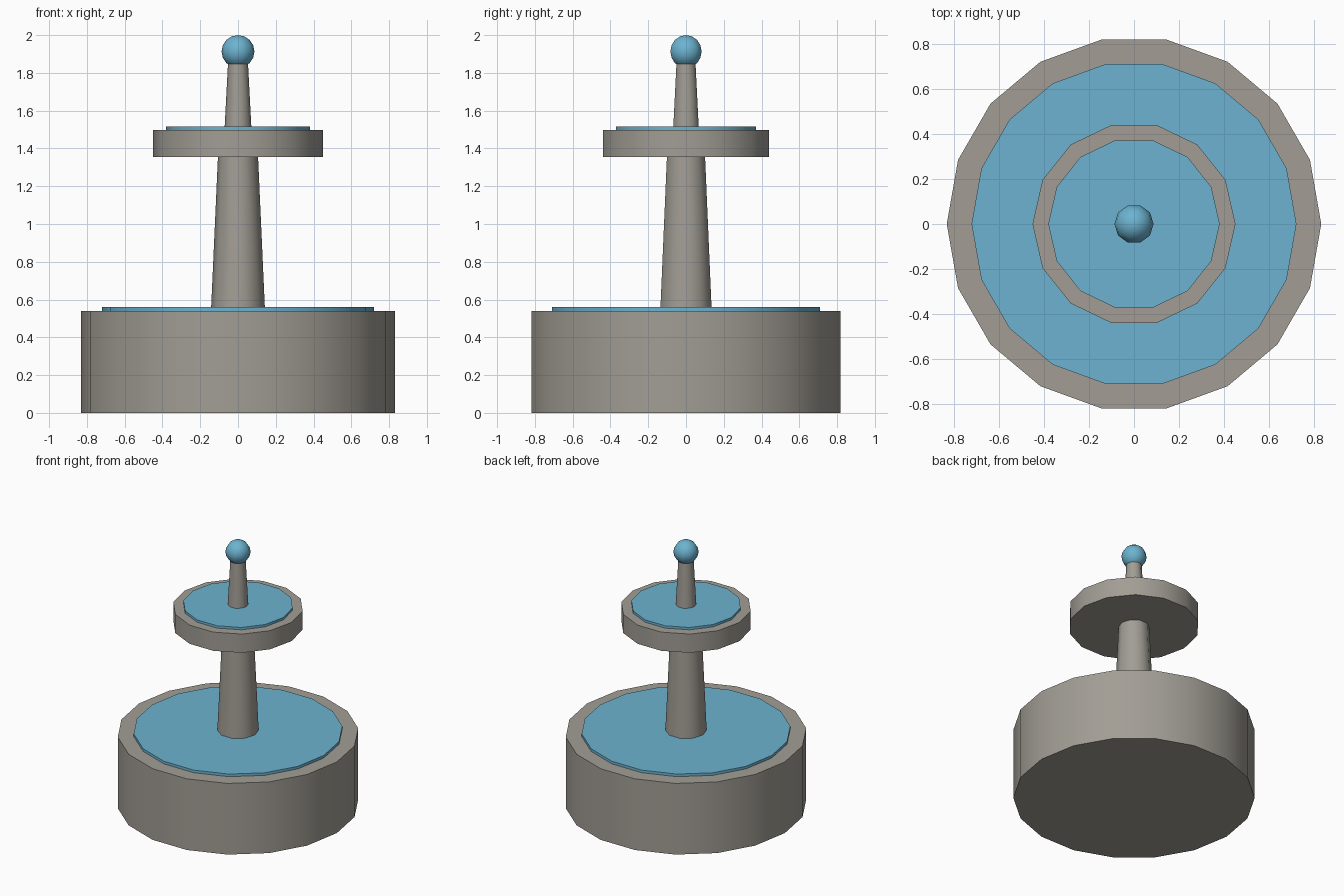
import bpy
import math

if "Cube" in bpy.data.objects:
    bpy.data.objects.remove(bpy.data.objects["Cube"])

water_mat = bpy.data.materials.new("water_blue")
water_mat.diffuse_color = (0.15, 0.45, 0.63, 1)
water_mat.use_nodes = True
water_mat.node_tree.nodes["Principled BSDF"].inputs["Base Color"].default_value = water_mat.diffuse_color
stone_mat = bpy.data.materials.new("stone")
stone_mat.diffuse_color = (0.36, 0.34, 0.30, 1)
stone_mat.use_nodes = True
stone_mat.node_tree.nodes["Principled BSDF"].inputs["Base Color"].default_value = stone_mat.diffuse_color


def finish(name, mat):
    ob = bpy.context.object
    ob.name = name
    ob.data.materials.append(mat)
    # Soft shading round the sides, crisp rims
    bpy.ops.object.shade_smooth_by_angle(angle=math.radians(40))


def drum(name, sides, r_low, r_high, z0, z1, mat):
    # A corner of the polygon points along x
    bpy.ops.mesh.primitive_cone_add(
        vertices=sides, radius1=r_low, radius2=r_high, depth=z1 - z0,
        location=(0, 0, (z0 + z1) / 2), rotation=(0, 0, math.pi / 2))
    finish(name, mat)


# Lower basin and its water
drum("basin", 18, 0.83, 0.83, 0, 0.54, stone_mat)
drum("basin_water", 18, 0.72, 0.72, 0.52, 0.56, water_mat)

# Tapered column carrying the upper bowl
drum("column", 10, 0.143, 0.106, 0.54, 1.36, stone_mat)
drum("upper_bowl", 14, 0.45, 0.45, 1.355, 1.497, stone_mat)
drum("upper_water", 14, 0.38, 0.38, 1.48, 1.515, water_mat)

# Spout with a ball of water on top
drum("spout", 10, 0.072, 0.053, 1.49, 1.85, stone_mat)
bpy.ops.mesh.primitive_uv_sphere_add(
    segments=10, ring_count=8, radius=0.087,
    location=(0, 0, 1.913), rotation=(0, 0, math.pi / 2))
finish("water_ball", water_mat)
